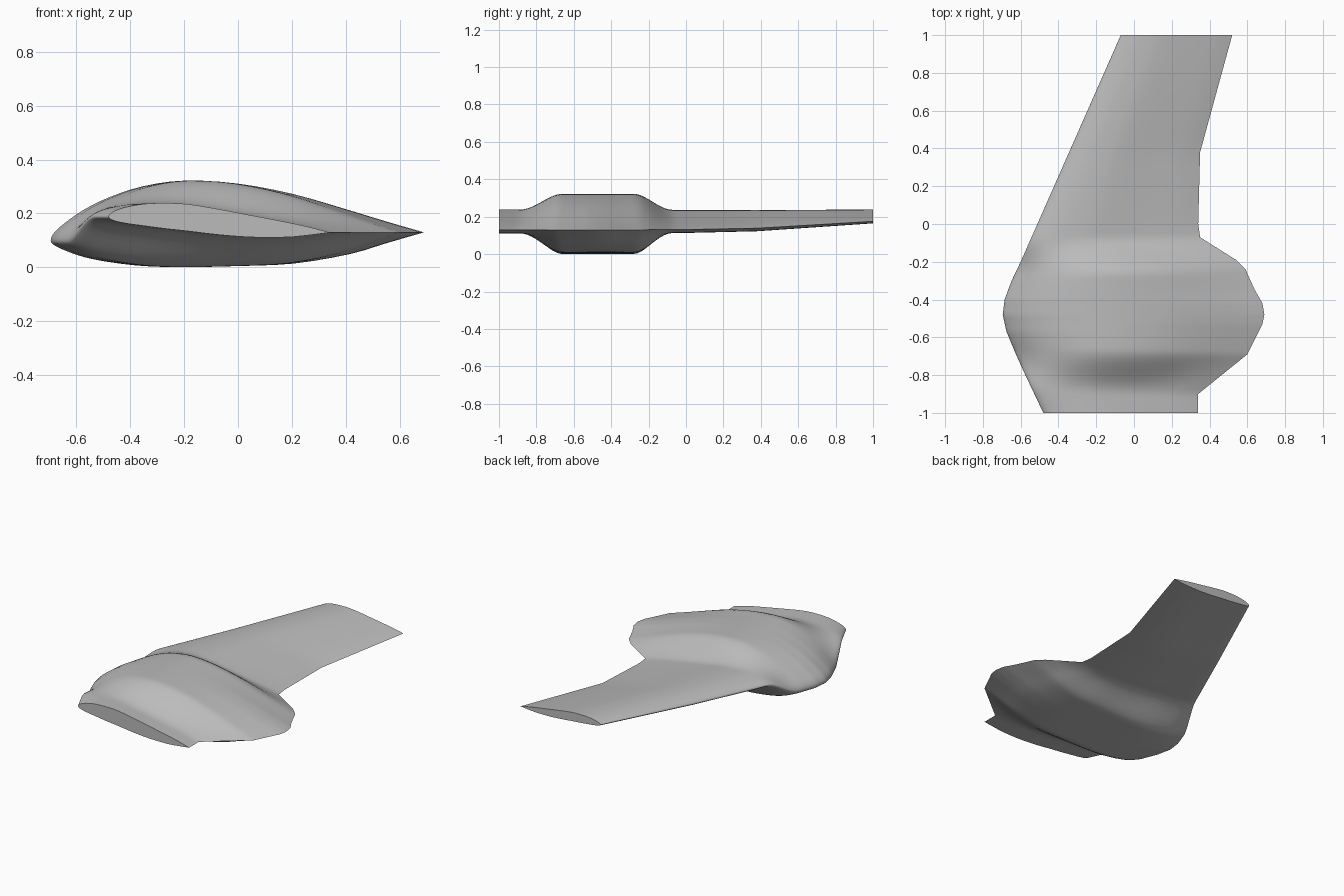
import bpy, bmesh, math

if "Cube" in bpy.data.objects:
    bpy.data.objects.remove(bpy.data.objects["Cube"], do_unlink=True)

# Section rows: chord fraction, wing top, wing bottom, pod top, pod bottom
SECTION = [
    (0, .19, .19, .10, .10),
    (.01, .202, .18, .13, .082),
    (.04, .216, .171, .167, .062),
    (.09, .228, .163, .215, .038),
    (.16, .238, .155, .262, .019),
    (.25, .241, .145, .302, .005),
    (.36, .237, .135, .322, .001),
    (.5, .218, .121, .311, .005),
    (.65, .194, .112, .272, .014),
    (.8, .170, .112, .212, .049),
    (.9, .152, .119, .17, .09),
    (1, .13, .13, .13, .13),
]

# Planform edges as (y, x) and wing lift as (y, bottom height)
LEADING = [(-1, -.48), (-.8, -.575), (-.69, -.625), (-.57, -.675), (-.48, -.695),
           (-.4, -.685), (-.3, -.648), (-.2, -.6), (1, -.07)]
TRAILING = [(-1, .34), (-.9, .34), (-.69, .6), (-.61, .64), (-.53, .68), (-.48, .69),
            (-.42, .68), (-.35, .64), (-.24, .59), (-.19, .54), (-.07, .35),
            (0, .34), (.38, .35), (1, .52)]
BOTTOM = [(-1, .112), (0, .114), (.38, .123), (1, .165)]
THICKNESS = [(-1, .98), (0, .95), (.38, .87), (1, .57)]


def lerp_table(table, y):
    for (a, p), (b, q) in zip(table, table[1:]):
        if y <= b:
            return p + (q - p) * (y - a) / (b - a)
    return table[-1][1]


def smooth(a, b, y):
    t = min(max((y - a) / (b - a), 0), 1)
    return t * t * (3 - 2 * t)


def spline(points, steps):
    """Catmull-Rom curve through tuples, passing through every point."""
    padded = [points[0]] + points + [points[-1]]
    result = []
    for i in range(len(points) - 1):
        for k in range(steps):
            t = k / steps
            result.append(tuple(
                b + t * (c - a) / 2 + t * t * (a - 2.5 * b + 2 * c - d / 2)
                + t ** 3 * (1.5 * (b - c) + (d - a) / 2)
                for a, b, c, d in zip(*padded[i:i + 4])))
    return result + [points[-1]]


# Outline from trailing edge over the nose and back underneath
upper = [(u, wt, nt) for u, wt, wb, nt, nb in reversed(SECTION)]
lower = [(u, wb, nb) for u, wt, wb, nt, nb in SECTION[1:]]
outline = spline(upper + lower, 3)[:-1]

# Stations along the span, keeping every planform corner
knots = sorted({y for table in (LEADING, TRAILING, BOTTOM) for y, x in table})
stations = []
for a, b in zip(knots, knots[1:]):
    n = max(1, math.ceil((b - a) / (.025 if a < 0 else .1)))
    stations += [a + (b - a) * k / n for k in range(n)]
stations.append(knots[-1])

# Loft the wing and its blended pod
bm = bmesh.new()
rings = []
for y in stations:
    lead, trail = lerp_table(LEADING, y), lerp_table(TRAILING, y)
    base, thick = lerp_table(BOTTOM, y), lerp_table(THICKNESS, y)
    pod = smooth(-.89, -.66, y) * (1 - smooth(-.28, -.07, y))
    ring = []
    for u, wing_z, pod_z in outline:
        wing_z = base + (wing_z - SECTION[8][2]) * thick
        ring.append(bm.verts.new((lead + (trail - lead) * u, y,
                                  wing_z + (pod_z - wing_z) * pod)))
    rings.append(ring)
for r, s in zip(rings, rings[1:]):
    for i in range(len(r)):
        j = (i + 1) % len(r)
        bm.faces.new((r[i], r[j], s[j], s[i]))
# End caps
bm.faces.new(rings[0])
bm.faces.new(rings[-1])
bmesh.ops.recalc_face_normals(bm, faces=bm.faces)

mesh = bpy.data.meshes.new("wing_with_pod")
bm.to_mesh(mesh)
bm.free()
wing = bpy.data.objects.new("wing_with_pod", mesh)
bpy.context.collection.objects.link(wing)

# Plain grey finish
grey = bpy.data.materials.new("light_grey")
grey.use_nodes = True
color = (.5, .5, .5, 1)
grey.diffuse_color = color
grey.node_tree.nodes["Principled BSDF"].inputs["Base Color"].default_value = color
mesh.materials.append(grey)

bpy.ops.object.select_all(action="DESELECT")
wing.select_set(True)
bpy.context.view_layer.objects.active = wing
bpy.ops.object.shade_smooth_by_angle(angle=math.radians(40))
